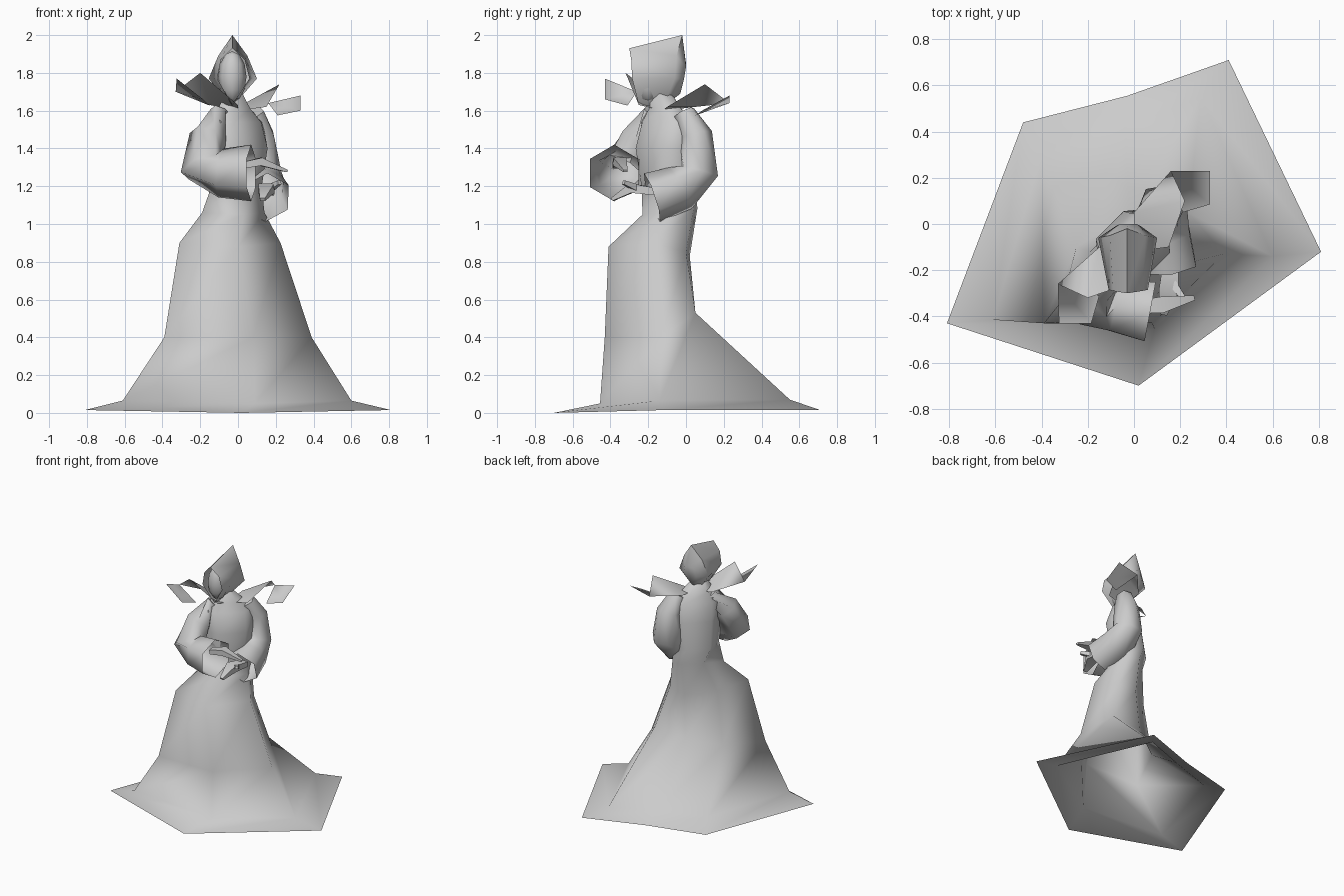
import bpy, math
from mathutils import Vector

if "Cube" in bpy.data.objects:
    bpy.data.objects.remove(bpy.data.objects["Cube"])


def make(name, verts, faces, angle=60):
    me = bpy.data.meshes.new(name)
    me.from_pydata([tuple(v) for v in verts], [], faces)
    me.validate()
    ob = bpy.data.objects.new(name, me)
    bpy.context.collection.objects.link(ob)
    bpy.ops.object.select_all(action='DESELECT')
    bpy.context.view_layer.objects.active = ob
    ob.select_set(True)
    bpy.ops.object.mode_set(mode='EDIT')
    bpy.ops.mesh.select_all(action='SELECT')
    bpy.ops.mesh.normals_make_consistent(inside=False)
    bpy.ops.object.mode_set(mode='OBJECT')
    bpy.ops.object.shade_smooth_by_angle(angle=math.radians(angle))
    return ob


def loft(name, rings, cap_start=False, cap_end=False, angle=60):
    n = len(rings[0])
    verts = [v for r in rings for v in r]
    faces = [(i * n + j, i * n + (j + 1) % n, (i + 1) * n + (j + 1) % n, (i + 1) * n + j)
             for i in range(len(rings) - 1) for j in range(n)]
    if cap_start:
        faces.append(tuple(range(n)))
    if cap_end:
        faces.append(tuple(range(len(verts) - n, len(verts))))
    return make(name, verts, faces, angle)


def tube(name, path, sides=6, flat=1.0, **kw):
    # path entries: x, y, z, radius
    pts = [Vector(p[:3]) for p in path]
    rings = []
    for i, p in enumerate(pts):
        t = (pts[min(i + 1, len(pts) - 1)] - pts[max(i - 1, 0)]).normalized()
        side = t.cross(Vector((0.5, -0.5, 0.7)) if abs(t.z) > 0.8 else Vector((0, 0, 1))).normalized()
        up = side.cross(t)
        r = path[i][3]
        rings.append([p + side * r * math.cos(a) + up * r * flat * math.sin(a)
                      for a in (math.tau * (k + 0.5) / sides for k in range(sides))])
    return loft(name, rings, **kw)


# Gown skirt: left, front, right, back right, back, back left in each ring
gown = [
    [(-.81, -.43, .015), (.02, -.70, 0), (.81, -.12, .015), (.41, .71, .015), (-.03, .555, .015), (-.48, .44, .015)],
    [(-.61, -.415, .065), (.09, -.455, .05), (.6, -.14, .065), (.29, .55, .07), (-.04, .42, .08), (-.40, .30, .08)],
    [(-.39, -.43, .4), (.08, -.43, .4), (.39, -.13, .4), (.235, .05, .53), (-.02, .04, .5), (-.25, -.10, .45)],
    [(-.31, -.33, .9), (0, -.41, .88), (.225, -.17, .9), (.14, .0, .85), (0, .02, .83), (-.19, -.12, .85)],
    [(-.19, -.2, 1.06), (.03, -.23, 1.05), (.14, -.09, 1.06), (.09, .04, 1.08), (0, .06, 1.08), (-.12, -.05, 1.08)],
]
# Bodice and neck: six-sided rings turned 45 degrees (z, x, y, half width, half depth)
q = math.sqrt(0.5)
for z, x, y, rs, rf in [(1.2, -.02, -.09, .17, .14), (1.4, 0, -.11, .2, .14), (1.54, -.01, -.1, .2, .1),
                        (1.61, -.02, -.11, .12, .07), (1.70, -.03, -.13, .05, .05)]:
    gown.append([(x + q * (rs * math.cos(a) + rf * math.sin(a)),
                  y + q * (rs * math.cos(a) - rf * math.sin(a)), z)
                 for a in (math.pi - math.tau * k / 6 for k in range(6))])
loft("gown", gown, cap_end=True, angle=110)

# Sleeves with wide cuffs
tube("left_sleeve", [(-.09, -.17, 1.59, .06), (-.16, -.25, 1.46, .1), (-.19, -.33, 1.30, .12),
                     (-.09, -.35, 1.27, .13), (.07, -.38, 1.27, .15)], cap_start=True, angle=75)
tube("right_sleeve", [(.08, -.01, 1.59, .06), (.11, .05, 1.47, .09), (.12, .07, 1.28, .11),
                      (.13, -.03, 1.19, .125), (.15, -.18, 1.14, .135)], cap_start=True, angle=75)

# Hands crossing in front
tube("left_hand", [(.02, -.36, 1.31, .04), (.12, -.35, 1.33, .05), (.26, -.32, 1.28, .015)],
     sides=4, flat=.6, cap_start=True, cap_end=True)
tube("right_hand", [(.16, -.15, 1.17, .045), (.15, -.29, 1.19, .06), (.13, -.39, 1.13, .02)],
     sides=4, flat=.6, cap_start=True, cap_end=True)
tube("right_thumb", [(.17, -.26, 1.19, .025), (.22, -.33, 1.22, .015)],
     sides=4, cap_start=True, cap_end=True)

# Collar wings, mirrored across the turned body
wing = [(0, .05, 1.62), (.16, .23, 1.64), (.22, .1, 1.74), (.15, -.1, 1.62), (0, -.12, 1.60),
        (.33, .23, 1.68), (.33, .085, 1.60), (.21, .05, 1.575)]
wing_faces = [(0, 1, 2), (0, 2, 3, 4), (1, 5, 6, 7)]
make("right_collar", wing, wing_faces, 70)
mirrored = [(-(y + .1), -.1 - x, z + .06 * min(1, (x + y) / .3)) for x, y, z in wing]
mirrored[5] = (-.325, -.43, 1.77)
mirrored[4] = (0, -.12, 1.60)
make("left_collar", mirrored, wing_faces, 70)

# Hood open at the front: apex, right brow, right cheek, chin, left cheek, left brow
loft("hood", [
    [(-.03, -.30, 1.93), (.035, -.29, 1.87), (.06, -.285, 1.77), (-.03, -.25, 1.63), (-.11, -.285, 1.77), (-.09, -.29, 1.87)],
    [(-.03, -.02, 2.0), (.05, -.05, 1.89), (.10, -.06, 1.77), (-.03, -.12, 1.62), (-.155, -.06, 1.77), (-.105, -.05, 1.89)],
    [(-.025, 0, 1.85), (.01, 0, 1.83), (.03, -.01, 1.77), (-.025, -.03, 1.69), (-.08, -.01, 1.77), (-.06, 0, 1.83)],
], cap_end=True)

# Face
bpy.ops.mesh.primitive_uv_sphere_add(segments=8, ring_count=6, location=(-.03, -.2, 1.78))
face = bpy.context.object
face.name = "face"
face.scale = (.075, .08, .135)
bpy.ops.object.shade_smooth()
